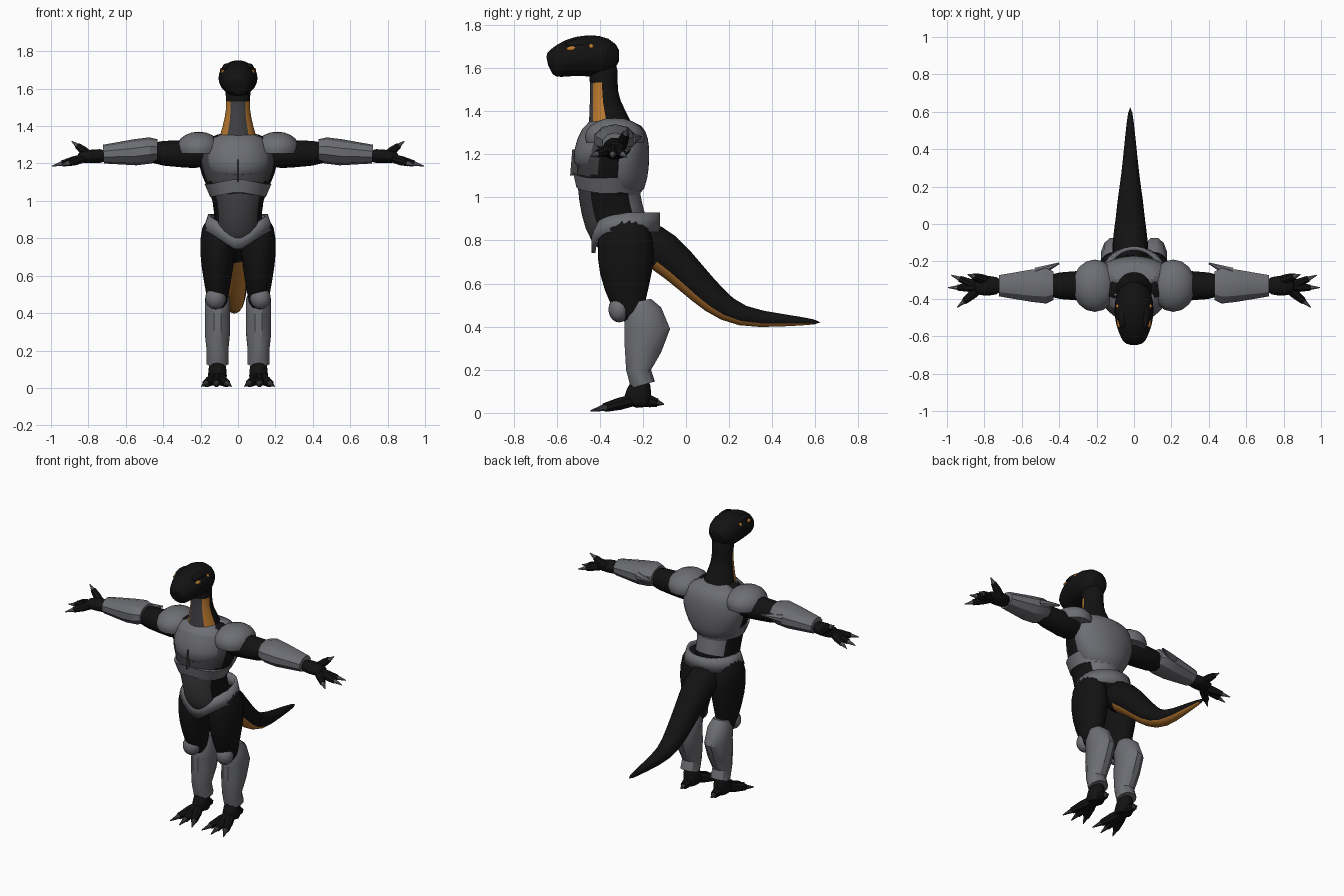
import bpy
import bmesh
import math
from mathutils import Matrix, Vector

if "Cube" in bpy.data.objects:
    bpy.data.objects.remove(bpy.data.objects["Cube"])


def material(name, red, green, blue):
    mat = bpy.data.materials.new(name)
    mat.use_nodes = True
    mat.diffuse_color = (red, green, blue, 1)
    bsdf = mat.node_tree.nodes["Principled BSDF"]
    bsdf.inputs["Base Color"].default_value = mat.diffuse_color
    bsdf.inputs["Roughness"].default_value = 0.7
    return mat


hide = material("black hide", .006, .006, .006)
armour = material("grey armour", .155, .158, .175)
dark = material("dark grey", .055, .055, .06)
orange = material("orange", .52, .2, .03)
across, forward = Vector((1, 0, 0)), Vector((0, 1, 0))


def finish(name, bm, mats, mirror=False, thickness=0, smooth=0):
    """Turn a bmesh into a shaded object with its modifiers."""
    mesh = bpy.data.meshes.new(name)
    bm.to_mesh(mesh)
    bm.free()
    for mat in mats:
        mesh.materials.append(mat)
    part = bpy.data.objects.new(name, mesh)
    bpy.context.collection.objects.link(part)
    if mirror:
        part.modifiers.new("Mirror", 'MIRROR')
    if thickness:
        part.modifiers.new("Solidify", 'SOLIDIFY').thickness = thickness
    if smooth:
        subdivision = part.modifiers.new("Subdivision", 'SUBSURF')
        subdivision.levels = subdivision.render_levels = smooth
    bpy.ops.object.select_all(action='DESELECT')
    part.select_set(True)
    bpy.context.view_layer.objects.active = part
    bpy.ops.object.shade_smooth_by_angle(angle=math.radians(30))


def loft(name, stations, mats, side=across, sides=16, warp=None, rule=None,
         caps=True, **finishing):
    """Skin elliptical rings, each a centre, a half width and a half depth."""
    bm = bmesh.new()
    rings = []
    last = len(stations) - 1
    for i, (centre, width, depth) in enumerate(stations):
        ahead, behind = stations[min(i + 1, last)][0], stations[max(i - 1, 0)][0]
        tangent = (ahead - behind).normalized()
        u = (side - tangent * side.dot(tangent)).normalized()
        v = tangent.cross(u)
        ring = []
        for k in range(sides):
            angle = math.tau * (k + .5) / sides
            point = centre + u * width * math.cos(angle) + v * depth * math.sin(angle)
            ring.append(bm.verts.new(warp(point) if warp else point))
        rings.append(ring)
    for low, high in zip(rings, rings[1:]):
        for k in range(sides):
            bm.faces.new((low[k - 1], low[k], high[k], high[k - 1]))
    if caps:
        bm.faces.new(reversed(rings[0]))
        bm.faces.new(rings[-1])
    bm.normal_update()
    if rule:
        for face in bm.faces:
            face.material_index = rule(face.calc_center_median(), face.normal)
    finish(name, bm, mats, **finishing)


def body(rows, x=0):
    """Stations in a lengthwise plane from rows of y, z and one or two radii."""
    return [(Vector((x, y, z)), radii[0], radii[-1]) for y, z, *radii in rows]


def arm(rows, y=-.33):
    """Stations along the arm from rows of x, z and one or two radii."""
    return [(Vector((x, y, z)), radii[0], radii[-1]) for x, z, *radii in rows]


def blob(name, centre, size, mat, floor=-1):
    """Mirrored ellipsoid, flattened below a fraction of its height."""
    bm = bmesh.new()
    bmesh.ops.create_uvsphere(bm, u_segments=16, v_segments=10, radius=1)
    for vert in bm.verts:
        vert.co.z = max(vert.co.z, floor)
    bm.transform(Matrix.Translation(centre) @ Matrix.Diagonal((*size, 1)))
    finish(name, bm, [mat], mirror=True)


def digit(name, root, direction, length, radius, claw_mat):
    """Tapering finger or toe ending in a claw."""
    root, reach = Vector(root), Vector(direction).normalized() * length
    knuckle, tip = root + reach * .35, root + reach * .7
    loft(name, [(root, radius, radius), (knuckle, radius, radius),
                (tip, radius * .7, radius * .7)], [hide], forward if abs(reach.x) > abs(reach.y) else across,
         sides=8, mirror=True)
    loft(name + "_claw", [(root + reach * .6, radius * .7, radius * .7),
                          (root + reach, radius * .1, radius * .1)], [claw_mat],
         forward if abs(reach.x) > abs(reach.y) else across, sides=8, mirror=True)


# Torso with a dark belly panel and a grey lower back
def torso_colour(centre, normal):
    if normal.y < -.55:
        return 1
    return 2 if normal.y > .6 and centre.z > .88 else 0


torso = body([(-.29, .75, .13, .12), (-.33, .9, .13, .15), (-.36, 1, .13, .14),
              (-.35, 1.1, .18, .16), (-.34, 1.2, .22, .16), (-.33, 1.3, .2, .14),
              (-.31, 1.36, .13, .08)])
loft("torso", torso, [hide, dark, armour], sides=24, rule=torso_colour, smooth=1)


# Chest and back armour follow the torso, moved outwards
def plate(name, stations, shift, width, depth):
    loft(name, [(c + forward * shift, a * width, b * depth) for c, a, b in stations],
         [armour], sides=20, smooth=1)


plate("chest_plate", torso[3:], -.025, .88, 1)
plate("back_plate", torso[2:], .05, 1, .78)
loft("chest_seam", body([(-.51, 1.1, .003, .03), (-.5, 1.22, .003, .03)]), [dark], sides=8)


# Rib band arching up and belt dipping down at the front
def arch(point):
    rise = .03 * max(0, 1 - abs(point.x) / .15) if point.y < -.3 else 0
    return point + Vector((0, 0, rise))


def dip(point):
    drop = .11 * max(0, 1 - abs(point.x) / .17) if point.y < -.3 else 0
    return point + Vector((0, drop * .2, -drop))


loft("rib_band", body([(-.36, 1.02, .15), (-.36, 1.09, .18, .165)]), [armour],
     sides=24, warp=arch)
loft("belt", body([(-.29, .84, .19, .17), (-.29, .93, .16, .17)]), [armour],
     sides=32, warp=dip, caps=False, thickness=.02)


# Neck with a grey throat between orange stripes
def throat_colour(centre, normal):
    if normal.y > -.25 or centre.z > 1.58:
        return 0
    return 1 if abs(centre.x) < .045 else 2


loft("neck", body([(-.35, 1.25, .13), (-.35, 1.34, .1), (-.38, 1.44, .07),
                   (-.38, 1.53, .06), (-.39, 1.65, .08)]),
     [hide, dark, orange], sides=24, rule=throat_colour, smooth=1)

# Head, brows, eyes and ear spots
loft("head", body([(-.31, 1.63, .05), (-.37, 1.65, .1), (-.46, 1.66, .11, .1),
                   (-.54, 1.65, .1, .09), (-.61, 1.62, .07), (-.64, 1.61, .05)]),
     [hide], smooth=1)
blob("brow", (.06, -.49, 1.71), (.025, .07, .025), hide)
blob("eye", (.08, -.53, 1.69), (.012, .025, .012), orange)
blob("ear_spot", (.085, -.44, 1.7), (.012, .012, .012), orange)

# Tail with an orange underside
loft("tail", body([(-.24, .83, .1), (-.1, .75, .1), (.02, .63, .08), (.13, .52, .07),
                   (.25, .44, .05), (.45, .43, .03), (.63, .42, .01)], x=-.02),
     [hide, orange], smooth=1,
     rule=lambda centre, normal: int(normal.z < -.45 and centre.y > -.17))

# Legs
loft("thigh", body([(-.28, .92, .07, .09), (-.28, .8, .1, .14), (-.28, .65, .09, .13),
                    (-.27, .5, .06, .08), (-.24, .42, .05)], x=.11),
     [hide], mirror=True, smooth=1)
blob("knee_pad", (.12, -.31, .48), (.055, .05, .06), armour)
loft("shin_armour", body([(-.21, .52, .05), (-.2, .47, .07, .09), (-.18, .39, .07, .11),
                          (-.2, .3, .07, .09), (-.22, .2, .06), (-.2, .13, .06)], x=.11),
     [armour], sides=12, mirror=True)
loft("foot", body([(-.2, .17, .04), (-.22, .1, .05, .06), (-.23, .02, .06, .08)], x=.11),
     [hide], sides=12, mirror=True, smooth=1)

# Toes fan out from the foot, with one behind
for name, turn in (("inner_toe", -.4), ("middle_toe", 0), ("outer_toe", .4)):
    digit(name, (.115, -.24, .06), (math.sin(turn), -math.cos(turn), -.25), .21, .03, dark)
digit("heel_toe", (.11, -.2, .06), (0, 1, -.2), .1, .03, dark)

# Arms with shoulder and forearm armour
loft("upper_arm", arm([(.15, 1.25, .09), (.3, 1.25, .08, .07), (.5, 1.26, .07)]),
     [hide], forward, mirror=True, smooth=1)
blob("shoulder_pad", (.21, -.33, 1.28), (.12, .14, .09), armour, floor=-.3)
loft("forearm_armour", arm([(.43, 1.27, .08, .06), (.47, 1.27, .1, .07),
                            (.55, 1.26, .09, .07), (.72, 1.25, .06, .05)]),
     [armour], forward, sides=10, mirror=True)
loft("elbow_spike", [(Vector((.52, -.26, 1.27)), .03, .03),
                     (Vector((.4, -.21, 1.28)), .005, .005)],
     [armour], forward, sides=8, mirror=True)
loft("hand", arm([(.7, 1.24, .04), (.77, 1.24, .06, .04), (.87, 1.23, .05, .03)]),
     [hide], forward, sides=12, mirror=True, smooth=1)

# Fingers fan out from the palm, with the thumb raised
for name, turn in (("front_finger", -.7), ("middle_finger", 0), ("rear_finger", .4)):
    digit(name, (.82, -.34, 1.23), (math.cos(turn), math.sin(turn), -.25),
          .18 * math.cos(turn / 2), .025, armour)
digit("thumb", (.79, -.3, 1.24), (1, .3, .8), .13, .025, armour)
